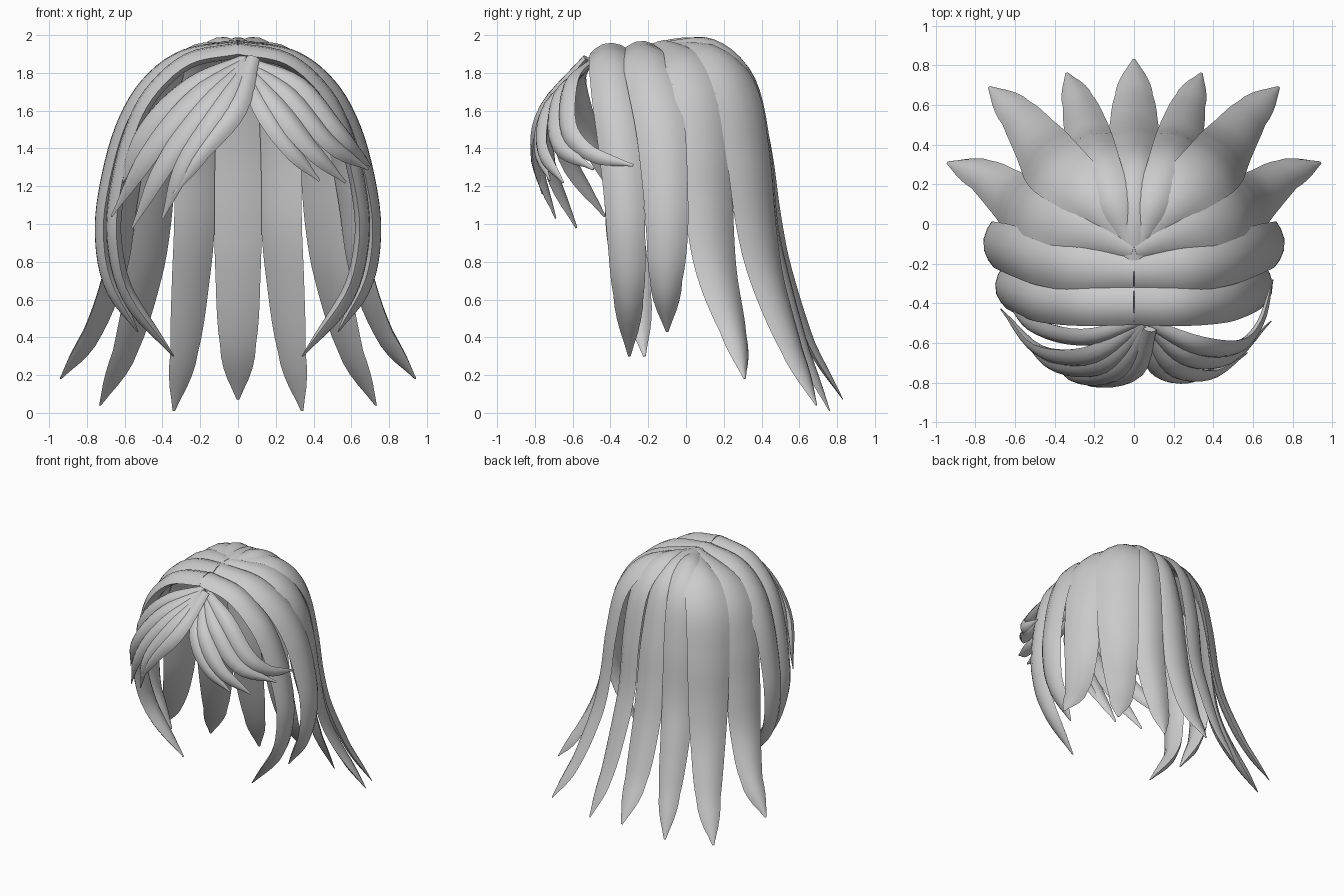
import bpy, bmesh
from mathutils import Vector


def spline(rows, steps):
    """Catmull-Rom resampling of (x, y, z, half_width) rows, with a full, leaf-like tip."""
    p = [Vector(r) for r in rows]
    p = [2 * p[0] - p[1]] + p + [2 * p[-1] - p[-2]]
    out = []
    for i in range(1, len(p) - 2):
        a, b, c, d = p[i - 1:i + 3]
        for s in range(steps):
            t = s / steps
            q = 0.5 * (2 * b + (c - a) * t + (2 * a - 5 * b + 4 * c - d) * t * t
                       + (3 * b - a - 3 * c + d) * t ** 3)
            if i == len(p) - 3:
                q[3] = b[3] * (1 - t ** 1.8)
            out.append(q)
    return out + [p[-2]]


def lock(name, rows, side=1, ky=1.0, thick=0.4, limit=0.045, inner=0.4):
    """Sweep a lens-shaped section along a path; the width lies flat to the head."""
    path = spline([(r[0] * side, *r[1:]) for r in rows], 5)
    us = [-1, -0.7, -0.25, 0.25, 0.7, 1]
    bm = bmesh.new()
    rings = []
    for i, q in enumerate(path):
        c = q.to_3d()
        w = max(q[3], 0.007)
        tan = (path[min(i + 1, len(path) - 1)].to_3d() - path[max(i - 1, 0)].to_3d()).normalized()
        out = c - Vector((0, -0.05, min(c.z, 1.3)))
        out.y *= ky
        out = (out - tan * out.dot(tan)).normalized()
        across = tan.cross(out)
        h = min(w * thick, limit)
        pts = [(u, h * (1 - u * u)) for u in us]
        pts += [(u, -inner * h * (1 - u * u)) for u in us[-2:0:-1]]
        rings.append([bm.verts.new(c + across * w * u + out * v) for u, v in pts])
    n = len(rings[0])
    for a, b in zip(rings, rings[1:]):
        for j in range(n):
            bm.faces.new((a[j], a[(j + 1) % n], b[(j + 1) % n], b[j]))
    bm.faces.new(rings[0])
    bm.faces.new(rings[-1])
    bmesh.ops.recalc_face_normals(bm, faces=bm.faces)
    mesh = bpy.data.meshes.new(name)
    bm.to_mesh(mesh)
    bm.free()
    ob = bpy.data.objects.new(name, mesh)
    bpy.context.collection.objects.link(ob)
    bpy.context.view_layer.objects.active = ob
    bpy.ops.object.select_all(action='DESELECT')
    ob.select_set(True)
    bpy.ops.object.shade_smooth_by_angle(angle=0.9)


# Centre back lock, starting at the crown
lock("back_centre_lock", [
    (0, -0.20, 1.93, .06), (0, 0.0, 1.965, .06), (0, 0.18, 1.925, .07), (0, 0.32, 1.77, .10),
    (0, 0.41, 1.4, .12), (0, 0.46, 1.05, .125), (0, 0.52, 0.75, .12), (0, 0.65, 0.36, .095),
    (0, 0.83, 0.07, 0)])

# Mirrored locks: two falling behind, one flaring at the side, two framing the face
for s, label in ((1, "right"), (-1, "left")):
    lock("back_inner_lock_" + label, [
        (.02, -.10, 1.955, .04), (.11, .13, 1.945, .09), (.19, .31, 1.76, .12), (.22, .39, 1.4, .125),
        (.23, .43, 1.0, .12), (.25, .5, .7, .11), (.285, .62, .32, .08), (.34, .76, .01, 0)], s)
    lock("back_outer_lock_" + label, [
        (.02, -.09, 1.95, .05), (.24, .15, 1.89, .13), (.38, .27, 1.69, .16), (.435, .33, 1.35, .16),
        (.46, .37, 1.0, .15), (.5, .43, .7, .13), (.595, .56, .33, .09), (.73, .69, .04, 0)], s, 1.1)
    lock("side_flare_lock_" + label, [
        (.0, -.13, 1.935, .07), (.3, .0, 1.87, .14), (.47, .08, 1.69, .16), (.555, .11, 1.4, .16),
        (.60, .12, 1.1, .145), (.65, .16, .75, .125), (.77, .25, .42, .085), (.94, .31, .18, 0)],
        s, 1.8, 0.55)
    lock("side_lock_" + label, [
        (-.004, -.24, 1.925, .1), (.28, -.22, 1.88, .12), (.48, -.18, 1.73, .13), (.61, -.135, 1.5, .13),
        (.69, -.11, 1.2, .12), (.715, -.10, .95, .11), (.675, -.105, .7, .085), (.53, -.10, .43, 0)],
        s, 0.3, 0.6, 0.045, 0.8)
    dy = 0 if s > 0 else 0.08
    lock("face_lock_" + label, [
        (-.004, -.41, 1.915, .1), (.26, -.41, 1.86, .105), (.46, -.39, 1.68, .11), (.57, -.36, 1.45, .11),
        (.64, -.33, 1.15, .105), (.65, -.315, .9, .1), (.575, -.305 + dy / 2, .62, .08),
        (.34, -.3 + dy, .3, 0)], s, 0.25, 0.6, 0.045, 0.8)

# Fringe swept to the left
fringe_left = [
    [(.04, -.49, 1.88, .03), (-.24, -.57, 1.74, .06), (-.49, -.52, 1.49, .065), (-.63, -.41, 1.19, 0)],
    [(.05, -.50, 1.87, .03), (-.21, -.66, 1.67, .07), (-.47, -.64, 1.37, .06), (-.67, -.43, 1.04, 0)],
    [(.06, -.51, 1.87, .03), (-.15, -.71, 1.63, .07), (-.39, -.72, 1.31, .055), (-.56, -.58, .98, 0)],
    [(.07, -.52, 1.87, .03), (-.08, -.74, 1.62, .065), (-.28, -.78, 1.32, .05), (-.40, -.69, 1.03, 0)],
    [(.08, -.53, 1.88, .035), (-.01, -.75, 1.61, .06), (-.19, -.80, 1.38, .045), (-.34, -.76, 1.16, 0)],
]
# Fringe swept to the right
fringe_right = [
    [(.07, -.50, 1.86, .03), (.32, -.61, 1.74, .06), (.52, -.62, 1.5, .06), (.635, -.5, 1.37, .04),
     (.70, -.28, 1.31, 0)],
    [(.07, -.51, 1.84, .03), (.27, -.67, 1.68, .06), (.48, -.68, 1.43, .05), (.69, -.49, 1.29, 0)],
    [(.06, -.53, 1.82, .03), (.2, -.72, 1.63, .06), (.38, -.76, 1.4, .05), (.57, -.65, 1.22, 0)],
    [(.05, -.55, 1.80, .03), (.13, -.73, 1.61, .055), (.27, -.78, 1.4, .045), (.43, -.72, 1.23, 0)],
]
for label, group in (("left", fringe_left), ("right", fringe_right)):
    for i, rows in enumerate(group):
        lock(f"fringe_{label}_{i + 1}", rows, thick=0.5, inner=0.9)
